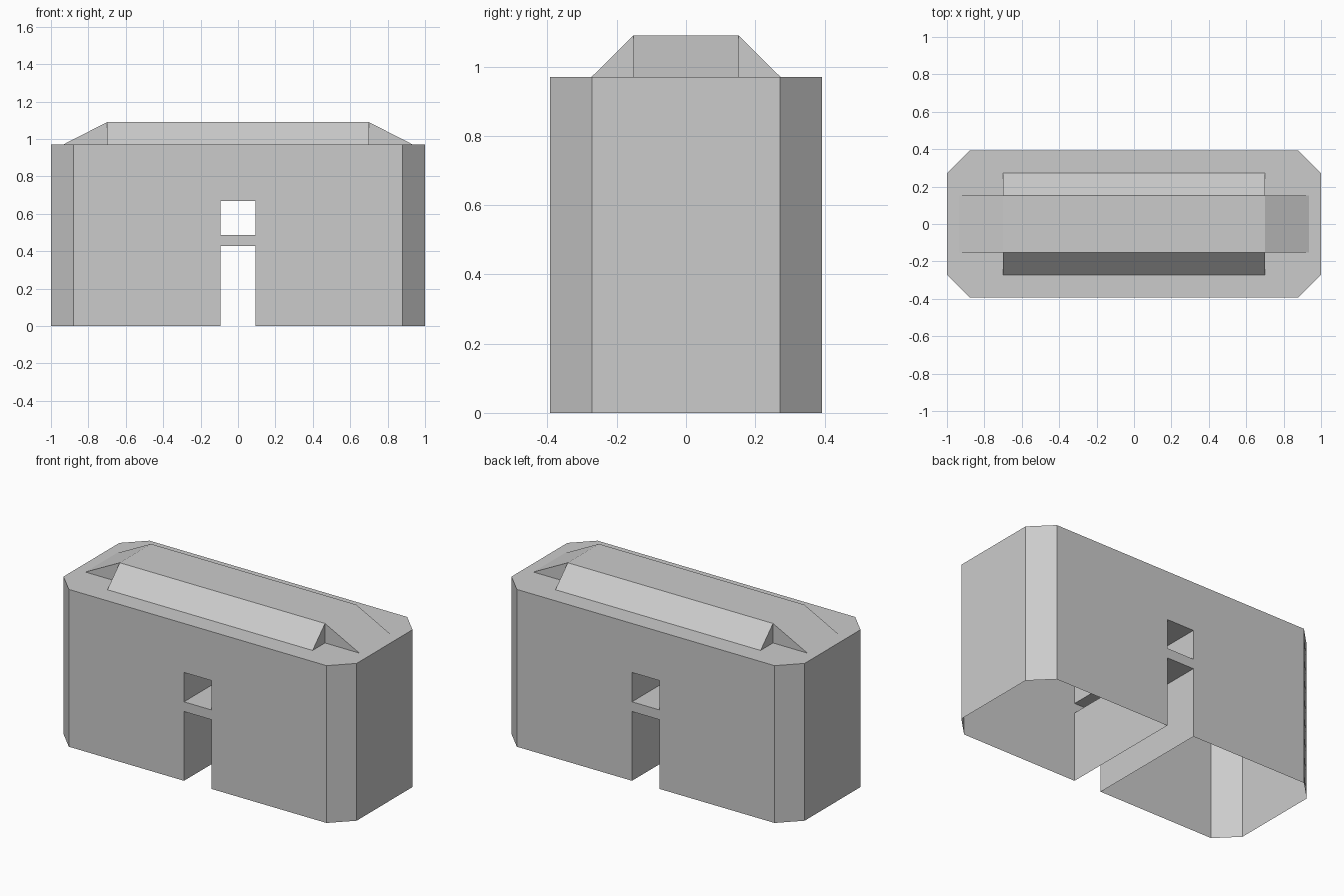
import bpy, bmesh, math
from mathutils import Vector

if "Cube" in bpy.data.objects:
    bpy.data.objects.remove(bpy.data.objects["Cube"])

X, Y, C = 1.0, 0.393, 0.121      # half length, half depth, corner chamfer
H, FLOORS = 0.97, 8
PASS = 0.093                     # half width of the passage


def to_object(bm, name):
    me = bpy.data.meshes.new(name)
    bm.to_mesh(me)
    bm.free()
    ob = bpy.data.objects.new(name, me)
    bpy.context.collection.objects.link(ob)
    return ob


def prism(name, outline, direction):
    """Closed solid: outline points swept along a direction."""
    bm = bmesh.new()
    f = bm.faces.new([bm.verts.new(p) for p in outline])
    ext = bmesh.ops.extrude_face_region(bm, geom=[f])["geom"]
    verts = [e for e in ext if isinstance(e, bmesh.types.BMVert)]
    bmesh.ops.translate(bm, verts=verts, vec=direction)
    bmesh.ops.recalc_face_normals(bm, faces=bm.faces)
    return to_object(bm, name)


# Building body with cut corners
outline = [(-X, -Y + C), (-X + C, -Y), (X - C, -Y), (X, -Y + C),
           (X, Y - C), (X - C, Y), (-X + C, Y), (-X, Y - C)]
body = prism("building_body", [(x, y, 0) for x, y in outline], (0, 0, H))

# Ground passage and the opening above it
cutters = []
for z0, z1 in ((-0.1, 0.427), (0.487, 0.668)):
    cut = prism("passage_cutter", [(-PASS, -0.6, z0), (PASS, -0.6, z0),
                                   (PASS, -0.6, z1), (-PASS, -0.6, z1)], (0, 1.2, 0))
    cut.hide_render = True
    mod = body.modifiers.new("passage", 'BOOLEAN')
    mod.operation, mod.solver, mod.object = 'DIFFERENCE', 'EXACT', cut
    cutters.append(cut)
bpy.context.view_layer.update()
bm = bmesh.new()
bm.from_object(body, bpy.context.evaluated_depsgraph_get())
body.modifiers.clear()
for cut in cutters:
    bpy.data.objects.remove(cut)

# The shell is open underneath
floor = [f for f in bm.faces if all(abs(v.co.z) < 1e-4 for v in f.verts)]
bmesh.ops.delete(bm, geom=floor, context='FACES')
bm.to_mesh(body.data)
bm.free()

# Roof: two crossing trapezoid prisms sharing one flat top, corners left open
RX, RY, EX, EY, RZ = 0.7, 0.152, 0.935, 0.273, 1.09
bm = bmesh.new()
top = [(-RX, -RY), (RX, -RY), (RX, RY), (-RX, RY)]
bm.faces.new([bm.verts.new((x, y, RZ)) for x, y in top])
for s in (-1, 1):
    bm.faces.new([bm.verts.new(p) for p in ((-RX, s * EY, H), (RX, s * EY, H),
                                            (RX, s * RY, RZ), (-RX, s * RY, RZ))])
    bm.faces.new([bm.verts.new(p) for p in ((s * EX, -RY, H), (s * EX, RY, H),
                                            (s * RX, RY, RZ), (s * RX, -RY, RZ))])
    for t in (-1, 1):
        for foot in ((s * RX, t * EY, H), (s * EX, t * RY, H)):
            bm.faces.new([bm.verts.new(p) for p in (foot, (s * RX, t * RY, H),
                                                    (s * RX, t * RY, RZ))])
bmesh.ops.remove_doubles(bm, verts=bm.verts, dist=1e-4)
bmesh.ops.recalc_face_normals(bm, faces=bm.faces)
for f in bm.faces:               # outward: away from the roof centre
    if f.normal.dot(f.calc_center_median() - Vector((0, 0, H - 0.05))) < 0 and abs(f.normal.z) > 0.1:
        f.normal_flip()
to_object(bm, "roof")

# Flush window panels, grouped per wall
bm = bmesh.new()


def windows(centre, normal, count, pitch=0.06, width=0.04, floors=range(FLOORS)):
    n = Vector(normal).normalized()
    along = Vector((-n.y, n.x, 0))
    for k in floors:
        z = 0.02 + k * H / FLOORS
        for i in range(count):
            c = Vector(centre) + n * 0.0008 + along * ((i - (count - 1) / 2) * pitch)
            a, b = c - along * width / 2, c + along * width / 2
            bm.faces.new([bm.verts.new((p.x, p.y, h)) for p, h in
                          ((a, z), (b, z), (b, z + 0.04), (a, z + 0.04))])


for s in (-1, 1):
    windows((0, s * Y, 0), (0, s, 0), 3, floors=(6, 7))
    for t in (-1, 1):
        windows((t * 0.395, s * Y, 0), (0, s, 0), 4)
        windows((t * 0.785, s * Y, 0), (0, s, 0), 3)
        windows((s * X, t * 0.175, 0), (s, 0, 0), 3)
        windows((s * (X - C / 2), t * (Y - C / 2), 0), (s, t, 0), 2, 0.085, 0.057)
to_object(bm, "window_panels")
